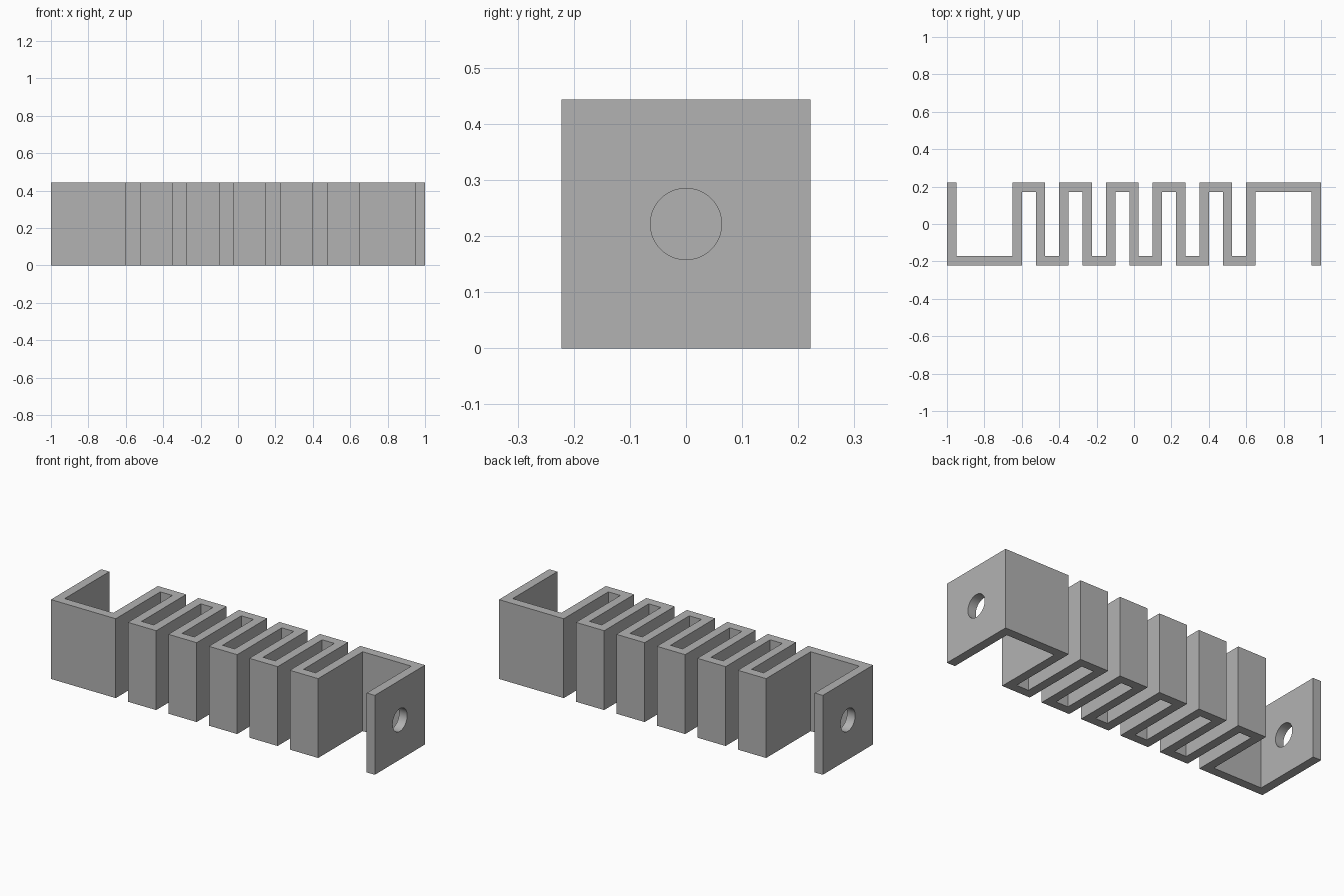
import bpy
import bmesh
import math
from mathutils import Matrix

cube = bpy.data.objects.get("Cube")
if cube:
    bpy.data.objects.remove(cube, do_unlink=True)

THICK = 0.05      # strip thickness
HEIGHT = 0.443
HALF_Y = 0.2215
PITCH = 0.125     # spacing of the folded walls
WALLS = 11
HOLE_R = 0.0635

grey = bpy.data.materials.new("plain_grey")
grey.use_nodes = True
colour = (0.45, 0.45, 0.45, 1)
grey.diffuse_color = colour
grey.node_tree.nodes["Principled BSDF"].inputs["Base Color"].default_value = colour


def make_object(name, bm):
    mesh = bpy.data.meshes.new(name)
    bm.to_mesh(mesh)
    bm.free()
    mesh.materials.append(grey)
    obj = bpy.data.objects.new(name, mesh)
    bpy.context.collection.objects.link(obj)
    return obj


# Centre line: end tab, folded walls, opposite end tab
fold_y = HALF_Y - THICK / 2
tab_x = 1 - THICK / 2
path = [(-tab_x, HALF_Y), (-tab_x, -fold_y)]
for k in range(WALLS):
    x = (k - (WALLS - 1) / 2) * PITCH
    start = -fold_y if k % 2 == 0 else fold_y
    path += [(x, start), (x, -start)]
path += [(tab_x, fold_y), (tab_x, -HALF_Y)]

# Folded strip: upright ribbon given thickness
bm = bmesh.new()
low = [bm.verts.new((x, y, 0)) for x, y in path]
high = [bm.verts.new((x, y, HEIGHT)) for x, y in path]
for i in range(len(path) - 1):
    bm.faces.new((low[i], low[i + 1], high[i + 1], high[i]))
strip = make_object("folded_strip", bm)
solid = strip.modifiers.new("thickness", 'SOLIDIFY')
solid.thickness = THICK
solid.offset = 0
solid.use_even_offset = True

# Round holes through the two end tabs only
bm = bmesh.new()
for side in (-1, 1):
    place = Matrix.Translation((side * tab_x, 0, HEIGHT / 2)) @ Matrix.Rotation(math.pi / 2, 4, 'Y')
    bmesh.ops.create_cone(bm, cap_ends=True, segments=64, radius1=HOLE_R,
                          radius2=HOLE_R, depth=THICK * 3, matrix=place)
cutter = make_object("hole_cutter", bm)
cutter.hide_render = True
cut = strip.modifiers.new("tab_holes", 'BOOLEAN')
cut.operation = 'DIFFERENCE'
cut.solver = 'EXACT'
cut.object = cutter

# Apply the modifiers and discard the cutter
bpy.ops.object.select_all(action='DESELECT')
strip.select_set(True)
bpy.context.view_layer.objects.active = strip
for name in [m.name for m in strip.modifiers]:
    bpy.ops.object.modifier_apply(modifier=name)
bpy.data.objects.remove(cutter, do_unlink=True)
bpy.ops.object.shade_smooth_by_angle(angle=math.radians(30))
